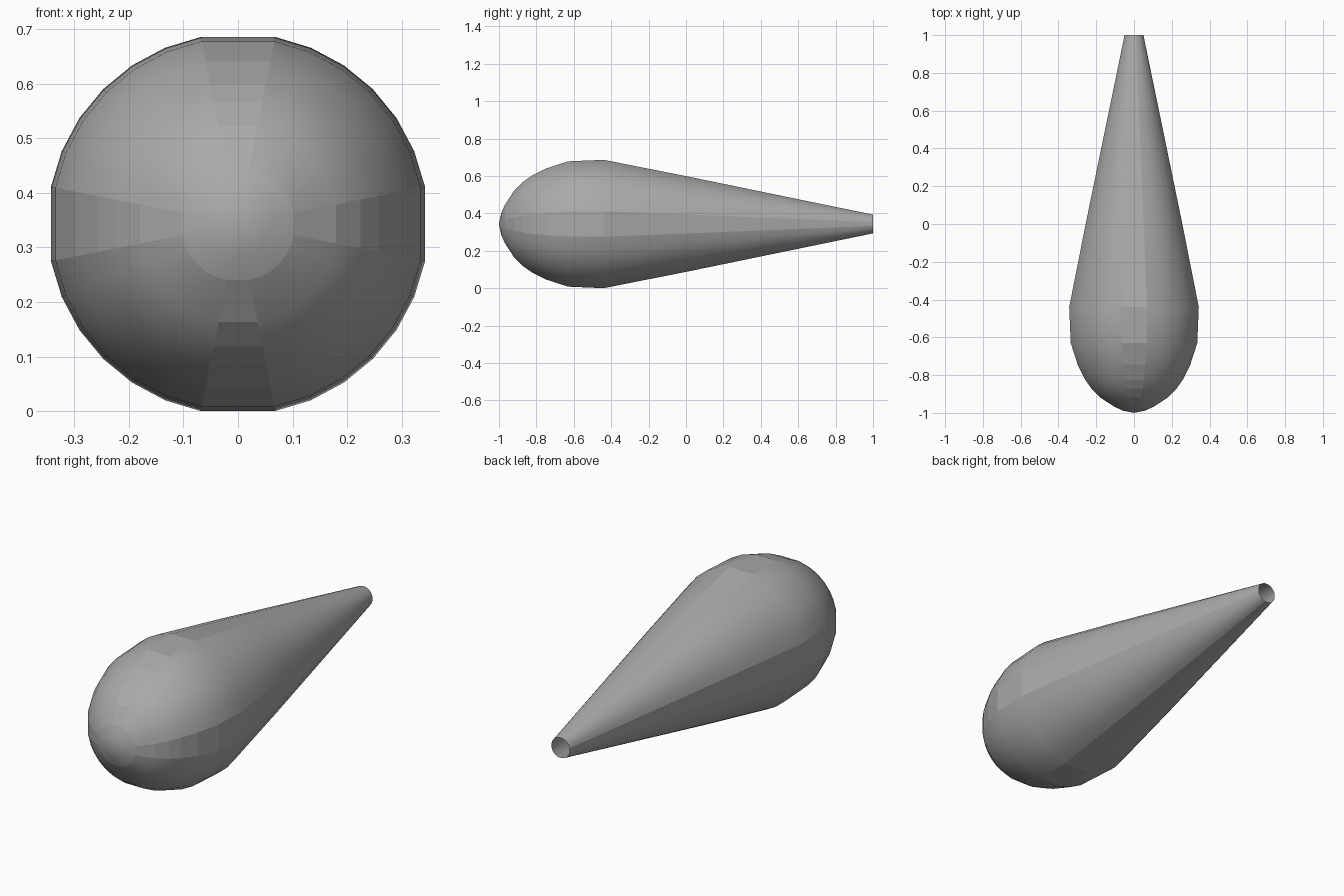
import bpy, bmesh, math

if "Cube" in bpy.data.objects:
    bpy.data.objects.remove(bpy.data.objects["Cube"])

CENTRE_Z = 0.343
# teardrop profile: (y, radius measured at the flat strips)
PROFILE = [(-0.988, 0.058), (-0.968, 0.103), (-0.918, 0.18), (-0.872, 0.225),
           (-0.825, 0.258), (-0.745, 0.298), (-0.63, 0.335), (-0.44, 0.343),
           (0.0, 0.256), (0.5, 0.153), (1.0, 0.05)]
NOSE_RING = 1  # crisp rim of the nose cap
STEP = math.radians(11.25)
# 32-sided ring with the four cardinal vertices left out, giving wide flat strips
SLOTS = [i for i in range(32) if i % 8]

bm = bmesh.new()
rings = []
for y, r in PROFILE:
    R = r / math.cos(STEP)
    rings.append([bm.verts.new((R * math.cos(i * STEP), y, CENTRE_Z + R * math.sin(i * STEP)))
                  for i in SLOTS])

# skin between rings: flat strips, smooth quarter panels
n = len(SLOTS)
for level, (a, b) in enumerate(zip(rings, rings[1:])):
    for k in range(n):
        j = (k + 1) % n
        f = bm.faces.new((a[k], a[j], b[j], b[k]))
        f.smooth = level < NOSE_RING or SLOTS[k] % 8 != 7

# nose fan; the tail end stays open
tip = bm.verts.new((0, -1.0, CENTRE_Z))
for k in range(n):
    bm.faces.new((tip, rings[0][(k + 1) % n], rings[0][k])).smooth = True

bmesh.ops.recalc_face_normals(bm, faces=bm.faces)
# crisp borders along the strips and round the nose cap
rim = set(rings[NOSE_RING])
for e in bm.edges:
    fs = e.link_faces
    if len(fs) == 2 and (fs[0].smooth != fs[1].smooth or set(e.verts) <= rim):
        e.smooth = False

mesh = bpy.data.meshes.new("teardrop_body")
bm.to_mesh(mesh)
bm.free()
body = bpy.data.objects.new("teardrop_body", mesh)
bpy.context.collection.objects.link(body)

# dark grey finish
grey = bpy.data.materials.new("dark_grey")
grey.diffuse_color = (0.4, 0.4, 0.4, 1)
grey.use_nodes = True
grey.node_tree.nodes["Principled BSDF"].inputs["Base Color"].default_value = grey.diffuse_color
mesh.materials.append(grey)
